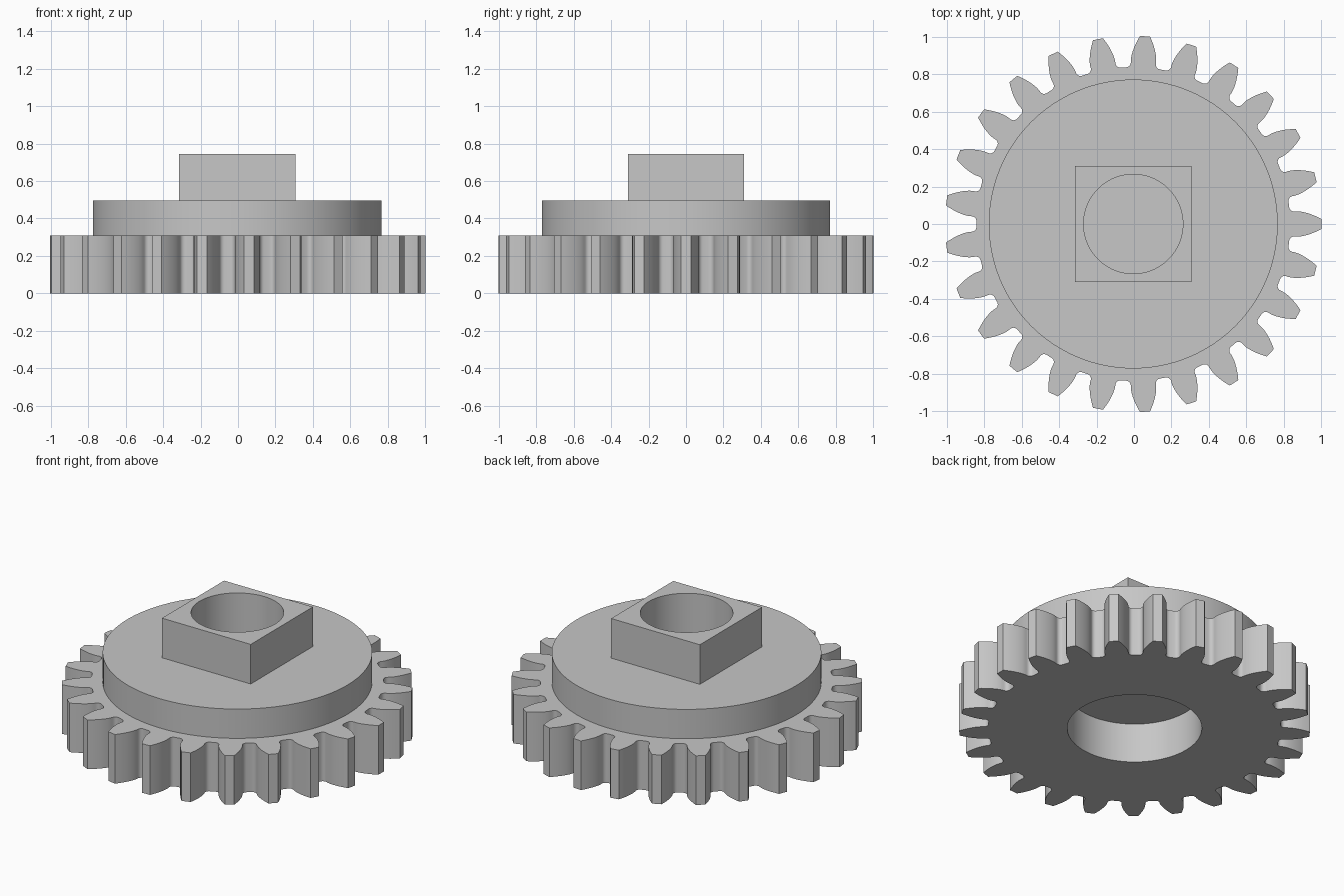
import bpy, bmesh
from math import pi, sin, cos, tan, acos, radians

if "Cube" in bpy.data.objects:
    bpy.data.objects.remove(bpy.data.objects["Cube"])

CX = -0.004          # shaft axis, offset because the tooth count is odd
TEETH = 25
TIP, PITCH, ROOT, FILLET = 1.004, 0.93, 0.837, 0.025
GEAR_TOP, DISC_TOP, BOSS_TOP = 0.31, 0.495, 0.745
BORE_DEPTH = 0.25

steel = bpy.data.materials.new("plain_grey")
steel.use_nodes = True
grey = (0.57, 0.57, 0.57, 1)
steel.diffuse_color = grey
steel.node_tree.nodes["Principled BSDF"].inputs["Base Color"].default_value = grey


def circle(radius, count=96):
    return [(radius * cos(2 * pi * i / count), radius * sin(2 * pi * i / count))
            for i in range(count)]


def square(half):
    return [(-half, -half), (half, -half), (half, half), (-half, half)]


def gear_outline():
    # Involute flanks with a 20 degree pressure angle and rounded roots
    base = PITCH * cos(radians(20))
    involute = lambda a: tan(a) - a
    base_half = pi / (2 * TEETH) + involute(radians(20))
    half = []
    for i in range(6):
        phi = i / 5 * pi / 2
        half.append((ROOT + FILLET * (1 - cos(phi)),
                     base_half + FILLET * (1 - sin(phi)) / ROOT))
    for i in range(9):
        r = base + (TIP - base) * i / 8
        half.append((r, base_half - involute(acos(min(1, base / r)))))
    tooth = [(r, -a) for r, a in half] + [(r, a) for r, a in reversed(half)]
    points = []
    for t in range(TEETH):
        turn = 2 * pi * t / TEETH
        points.append((ROOT, turn - pi / TEETH))
        points += [(r, turn + a) for r, a in tooth]
    return [(r * cos(a), r * sin(a)) for r, a in points]


def ring(bm, points, z):
    verts = [bm.verts.new((x + CX, y, z)) for x, y in points]
    edges = [bm.edges.new((v, verts[i - 1])) for i, v in enumerate(verts)]
    return verts, edges


def wall(bm, low, high):
    a, b = low[0], high[0]
    for i in range(len(a)):
        bm.faces.new((a[i - 1], a[i], b[i], b[i - 1]))


def cap(bm, *rings):
    bmesh.ops.triangle_fill(bm, use_beauty=True, edges=[e for r in rings for e in r[1]])


def finish(bm, name):
    bmesh.ops.recalc_face_normals(bm, faces=bm.faces[:])
    mesh = bpy.data.meshes.new(name)
    bm.to_mesh(mesh)
    bm.free()
    mesh.materials.append(steel)
    obj = bpy.data.objects.new(name, mesh)
    bpy.context.collection.objects.link(obj)
    bpy.ops.object.select_all(action='DESELECT')
    obj.select_set(True)
    bpy.context.view_layer.objects.active = obj
    bpy.ops.object.shade_smooth_by_angle(angle=radians(30))


# Toothed wheel with a blind bore in its underside
bm = bmesh.new()
outline = gear_outline()
low, high = ring(bm, outline, 0), ring(bm, outline, GEAR_TOP)
bore, bore_end = ring(bm, circle(0.385), 0), ring(bm, circle(0.385), BORE_DEPTH)
wall(bm, low, high)
wall(bm, bore, bore_end)
cap(bm, low, bore)
cap(bm, bore_end)
cap(bm, high)
finish(bm, "gear_wheel")

# Round shoulder
bm = bmesh.new()
low, high = [ring(bm, circle(0.771, 128), z) for z in (GEAR_TOP, DISC_TOP)]
wall(bm, low, high)
cap(bm, low)
cap(bm, high)
finish(bm, "round_shoulder")

# Square boss with a round socket
bm = bmesh.new()
low, high = [ring(bm, square(0.31), z) for z in (DISC_TOP, BOSS_TOP)]
hole_low, hole_high = [ring(bm, circle(0.265), z) for z in (DISC_TOP, BOSS_TOP)]
wall(bm, low, high)
wall(bm, hole_low, hole_high)
cap(bm, low, hole_low)
cap(bm, high, hole_high)
finish(bm, "square_boss")
